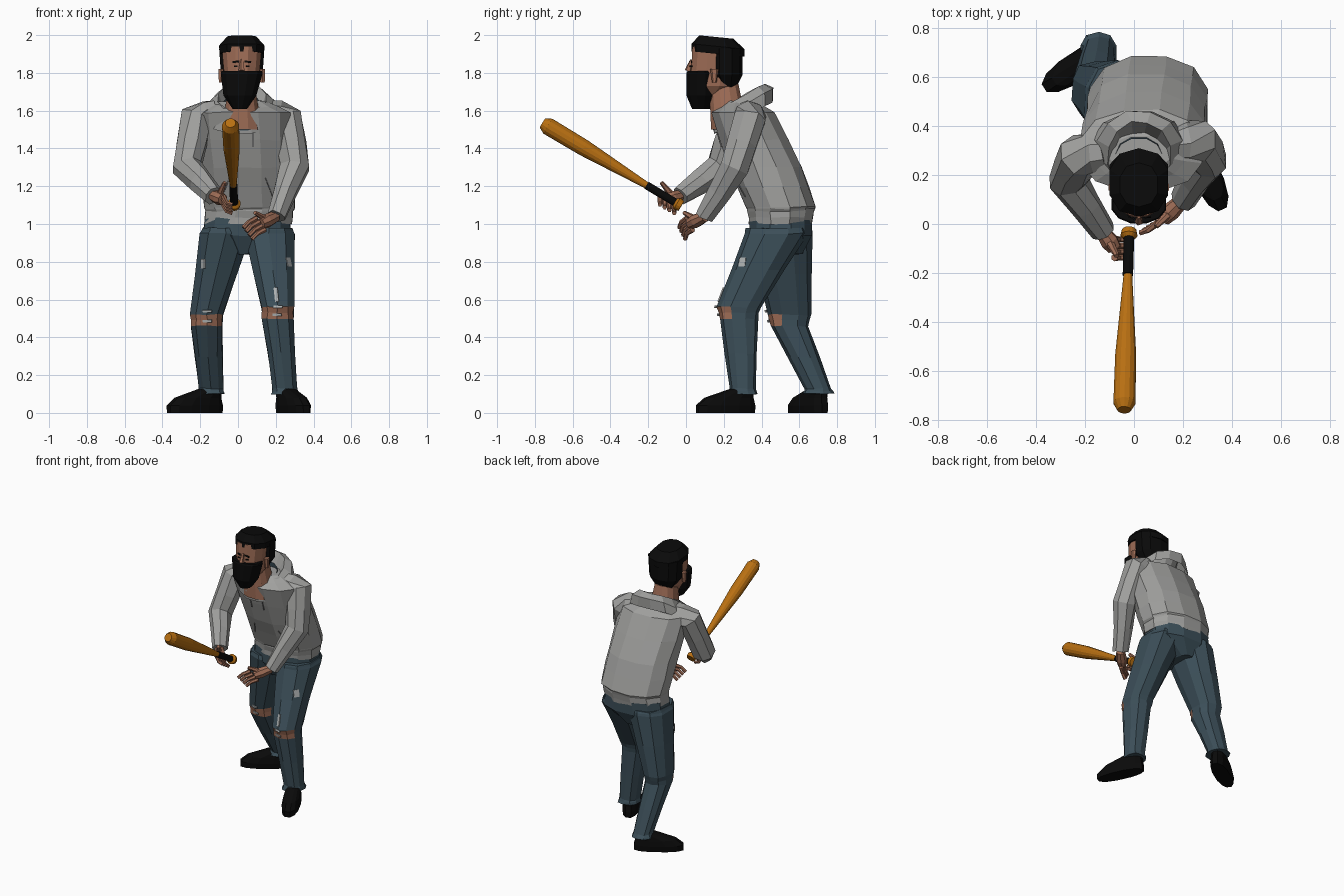
import bpy, bmesh, math, random
from mathutils import Vector, Matrix
from mathutils.bvhtree import BVHTree

random.seed(4)
if "Cube" in bpy.data.objects:
    bpy.data.objects.remove(bpy.data.objects["Cube"])

UP = Vector((0, 0, 1))
RIGHTWARD = Vector((1, 0, 0))
FORWARD = Vector((0, -1, 0))


def material(name, *rgb):
    mat = bpy.data.materials.new(name)
    mat.use_nodes = True
    mat.diffuse_color = (*rgb, 1)
    shader = mat.node_tree.nodes["Principled BSDF"]
    shader.inputs["Base Color"].default_value = (*rgb, 1)
    shader.inputs["Roughness"].default_value = .9
    return mat


cloth = material("grey cloth", .35, .35, .34)
seam = material("dark grey seam", .16, .16, .16)
denim = material("blue denim", .045, .078, .1)
skin = material("skin", .35, .155, .095)
black = material("black", .003, .003, .003)
wood = material("orange wood", .48, .16, .006)
thread = material("pale threads", .42, .44, .44)


def join_rings(name, rings, materials, rule=None, caps=True):
    """Join rings of points with quads; rule picks the material of a face."""
    bm = bmesh.new()
    loops = [[bm.verts.new(point) for point in ring] for ring in rings]
    for low, high in zip(loops, loops[1:]):
        for i in range(len(low)):
            bm.faces.new((low[i - 1], low[i], high[i], high[i - 1]))
    if caps:
        bm.faces.new(loops[0][::-1])
        bm.faces.new(loops[-1])
    bm.normal_update()
    if rule:
        for face in bm.faces:
            face.material_index = rule(face.calc_center_median(), face.normal)
    surface = BVHTree.FromBMesh(bm)
    mesh = bpy.data.meshes.new(name)
    bm.to_mesh(mesh)
    bm.free()
    for mat in materials:
        mesh.materials.append(mat)
    bpy.context.collection.objects.link(bpy.data.objects.new(name, mesh))
    return surface


def refine(keys, steps):
    """Add evenly spaced sections between the key sections."""
    result = []
    for start, end in zip(keys, keys[1:]):
        for k in range(steps):
            result.append([a + (b - a) * k / steps for a, b in zip(start, end)])
    return result + [list(keys[-1])]


def angles(sides):
    return [math.tau * (i + .5) / sides for i in range(sides)]


def wobble(amount):
    return Vector([random.uniform(-amount, amount) for axis in range(3)])


def loft(name, keys, materials, sides=12, steps=1, tilt=0, crumple=0,
         place=Matrix(), square=.85, **options):
    """Stack of level ovals (x, y, z, half width, half depth)."""
    def corner(value):
        return math.copysign(abs(value) ** square, value)

    rings = []
    for x, y, z, width, depth in refine(keys, steps):
        ring = []
        for angle in angles(sides):
            dx, dy = width * corner(math.cos(angle)), depth * corner(math.sin(angle))
            ring.append(place @ (Vector((x + dx, y + dy, z + tilt * dy)) + wobble(crumple)))
        rings.append(ring)
    return join_rings(name, rings, materials, **options)


def tube(name, keys, materials, sides=8, steps=1, crumple=0):
    """Round tube through sections (x, y, z, radius)."""
    sections = refine(keys, steps)
    points = [Vector(section[:3]) for section in sections]
    whole = (points[-1] - points[0]).normalized()
    reference = UP if abs(whole.x) > .8 else RIGHTWARD
    rings = []
    for k, point in enumerate(points):
        after = points[min(k + 1, len(points) - 1)]
        along = (after - points[max(k - 1, 0)]).normalized()
        across = (reference - along * reference.dot(along)).normalized()
        other = along.cross(across)
        radius = sections[k][-1]
        rings.append([point + wobble(crumple)
                      + (across * math.cos(angle) + other * math.sin(angle)) * radius
                      for angle in angles(sides)])
    return join_rings(name, rings, materials)


def patch(name, surface, near, width, height, mat, roll=0):
    """Thin plate laid on the nearest spot of a surface."""
    spot, normal, index, distance = surface.find_nearest(near)
    side = UP.cross(normal).normalized()
    frame = Matrix((side, normal.cross(side), normal)).transposed() @ Matrix.Rotation(roll, 3, 'Z')
    corners = [(-width, -height), (width, -height), (width, height), (-width, height)]
    join_rings(name, [[spot + frame @ Vector((x / 2, y / 2, z)) for x, y in corners]
                      for z in (-.003, .004)], [mat])


# Hooded top
chest = loft("hoodie_body", [
    (.05, .5, 1, .24, .17), (.06, .5, 1.07, .24, .18), (.06, .5, 1.09, .25, .19),
    (.05, .42, 1.3, .25, .2), (.03, .3, 1.59, .26, .17), (.02, .29, 1.65, .13, .07)],
    [cloth], steps=2, crumple=.004, square=.92)
loft("hood", [(.02, .3, 1.56, .2, .16), (.02, .3, 1.63, .18, .165),
              (.02, .28, 1.67, .13, .14), (.02, .26, 1.58, .1, .11)],
     [cloth], tilt=.55, crumple=.005, caps=False, square=1)
loft("shirt_collar", [(.02, .25, 1.56, .11, .11), (.02, .25, 1.63, .1, .1)],
     [denim], tilt=.6, caps=False)
for x in (-.02, .08):
    patch("drawstring", chest, Vector((x, .1, 1.45)), .009, .13, seam)
for x, lean in ((-.1, -.5), (.2, .5)):
    patch("pocket_seam", chest, Vector((x, .2, 1.16)), .006, .12, seam, lean)


# Arms: sleeve, palm, fingers and thumb from a few joints
def arm(side, shoulder, elbow, wrist, palm, spread, bends, thumb):
    joints = [Vector(joint) for joint in (shoulder, elbow, wrist, palm)]
    shoulder, elbow, wrist, palm = joints
    root = shoulder.lerp(Vector((.03, .32, 1.6)), .4)
    tube(side + "_sleeve", [(*root, .08), (*shoulder, .09), (*elbow, .079), (*wrist, .052)],
         [cloth], steps=2, crumple=.005)
    tube(side + "_palm", [(*wrist, .03), (*wrist.lerp(palm, .6), .038), (*palm, .03)], [skin])
    for i in range(4):
        joint = palm + Vector(spread) * (i - 1.5)
        path = [(*joint, .015)]
        for bend in bends:
            joint = joint + Vector(bend)
            path.append((*joint, .012))
        tube(side + "_finger", path, [skin], sides=6)
    base = wrist.lerp(palm, .5)
    tube(side + "_thumb", [(*base, .02), (*(palm + Vector(thumb)), .011)], [skin], sides=6, steps=2)


arm("right", (-.22, .28, 1.56), (-.27, .18, 1.3), (-.13, -.03, 1.15), (-.08, -.1, 1.13),
    (0, -.025, .015), [(.02, 0, -.04), (.03, 0, -.01)], (.01, -.03, .09))
arm("left", (.26, .34, 1.56), (.3, .26, 1.3), (.2, .1, 1.04), (.12, .02, 1),
    (.015, .01, -.02), [(-.04, -.03, -.02), (-.03, -.01, -.03)], (-.03, -.03, .06))

# Seat of the jeans
loft("jeans_seat", [(.03, .5, .84, .06, .12), (.05, .5, .94, .24, .17), (.05, .5, 1.03, .23, .17)],
     [denim], crumple=.004)


# Legs: torn jeans and a turned shoe from three joints
def leg(side, hip, knee, ankle, turn):
    hip, knee, ankle = Vector(hip), Vector(knee), Vector(ankle)
    half = UP * .03

    def torn(centre, normal):
        return int(abs(centre.z - knee.z) < half.z and normal.y < -.3)

    jeans = loft(side + "_jeans_leg", [
        (*ankle, .075, .082), (*(ankle + half), .068, .07), (*(knee - half), .085, .1),
        (*(knee + half), .09, .115), (*hip, .14, .17), (*(hip + half), .125, .16)],
        [denim, skin], sides=10, steps=2, crumple=.004, rule=torn)
    for edge in (-half, half):
        patch("knee_threads", jeans, knee + FORWARD * .2 + edge, .05, .013, thread)
    outside = math.copysign(.1, hip.x)
    thigh = knee.lerp(hip, .65)
    patch("thigh_tear", jeans, thigh + FORWARD * .12 + RIGHTWARD * outside, .04, .05, thread)

    place = Matrix.Translation((ankle.x, ankle.y, 0)) @ Matrix.Rotation(math.radians(turn), 4, 'Z')
    loft(side + "_shoe", [(0, -.1, 0, .055, .17), (0, -.1, .04, .06, .17),
                          (0, -.08, .08, .055, .14), (0, 0, .13, .045, .06), (0, 0, .16, .04, .05)],
         [black], place=place)
    return jeans


left_jeans = leg("left", (.165, .48, .95), (.21, .28, .53), (.25, .3, .1), 25)
leg("right", (-.065, .5, .95), (-.165, .55, .49), (-.145, .7, .1), -57)
patch("long_tear", left_jeans, Vector((.2, .1, .66)), .02, .08, thread, .2)

# Head and neck
middle = .02
loft("neck", [(middle, .23, 1.5, .11, .1), (middle, .2, 1.74, .07, .08)], [skin], steps=2)
face = loft("head", [(.01, .1, 1.63, .03, .05), (middle, .14, 1.73, .09, .12),
                     (middle, .16, 1.94, .11, .13)], [skin], steps=2)
loft("mask", [(.01, .08, 1.61, .04, .05), (.01, .08, 1.68, .09, .08),
              (middle, .08, 1.8, .115, .08), (middle, .08, 1.81, .11, .075)], [black], square=.95)
loft("hair_top", [(middle, .17, 1.9, .12, .14), (middle, .17, 1.94, .125, .14),
                  (middle, .16, 1.99, .08, .09)], [black], sides=10, tilt=-.1)
loft("hair_back", [(middle, .22, 1.71, .06, .04), (middle, .21, 1.79, .115, .09),
                   (middle, .21, 1.93, .125, .09)], [black], sides=10)
tube("nose", [(middle, .03, 1.87, .008), (middle, .01, 1.81, .018)], [skin], sides=5)
for side in (-1, 1):
    brow = Vector((middle + side * .045, 0, 1.86))
    patch("eyebrow", face, brow, .035, .01, black, -side * .12)
    patch("eye", face, brow - UP * .025, .02, .008, black)
    ear = middle + side * .11
    loft("ear", [(ear, .15, 1.75, .013, .012), (ear, .15, 1.82, .015, .022)], [skin], sides=6)

# Bat, along one straight line
knob, tip = Vector((-.02, -.025, 1.095)), Vector((-.04, -.76, 1.535))


def along_bat(profile):
    return [(*knob.lerp(tip, part), radius) for part, radius in profile]


tube("bat_wood", along_bat([(0, .03), (.03, .035), (.05, .018), (.25, .018), (.7, .044),
                            (.96, .046), (1, .028)]), [wood], sides=14)
tube("bat_grip", along_bat([(.04, .022), (.25, .022)]), [black], sides=12)
